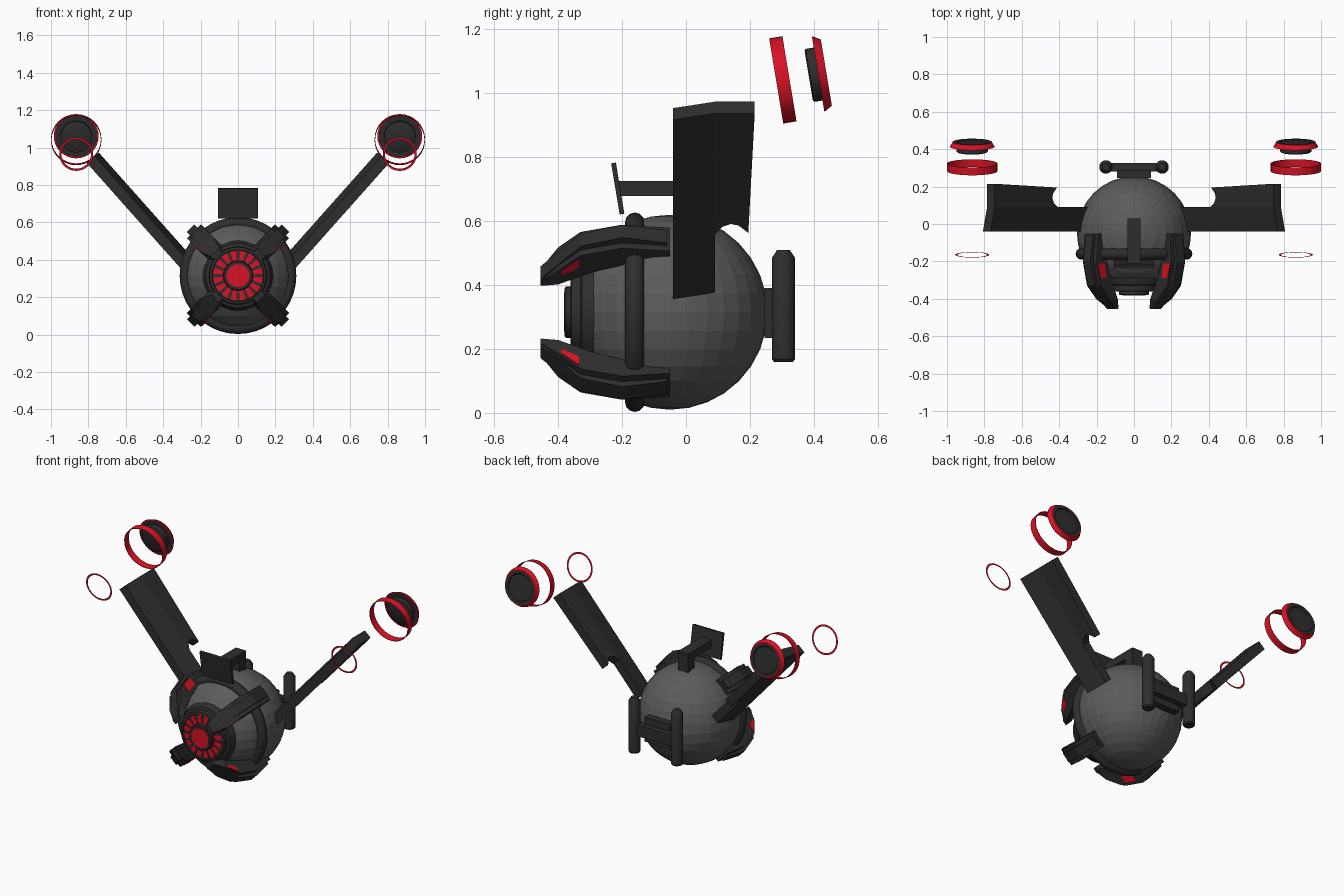
import bpy, bmesh, math
from mathutils import Vector, Matrix

if "Cube" in bpy.data.objects:
    bpy.data.objects.remove(bpy.data.objects["Cube"])


def material(name, c):
    m = bpy.data.materials.new(name)
    m.diffuse_color = (*c, 1)
    m.use_nodes = True
    m.node_tree.nodes["Principled BSDF"].inputs["Base Color"].default_value = m.diffuse_color
    return m


GREY = material("mid_grey", (0.105, 0.105, 0.105))
DARK = material("dark_grey", (0.027, 0.027, 0.027))
RED = material("red", (0.68, 0.006, 0.018))
C = Vector((0, -0.05, 0.315))  # body centre


def finish(name, bm, mat, smooth=False):
    bmesh.ops.remove_doubles(bm, verts=bm.verts, dist=1e-5)
    bmesh.ops.recalc_face_normals(bm, faces=bm.faces)
    me = bpy.data.meshes.new(name)
    bm.to_mesh(me)
    bm.free()
    me.materials.append(mat)
    ob = bpy.data.objects.new(name, me)
    bpy.context.collection.objects.link(ob)
    if smooth:
        bpy.context.view_layer.objects.active = ob
        ob.select_set(True)
        bpy.ops.object.shade_smooth_by_angle(angle=math.radians(35))
        ob.select_set(False)
    return ob


def prism(name, a, b, mat):
    """Solid between two matching outlines."""
    bm = bmesh.new()
    va = [bm.verts.new(p) for p in a]
    vb = [bm.verts.new(p) for p in b]
    bm.faces.new(va)
    bm.faces.new(vb[::-1])
    for i in range(len(va)):
        j = (i + 1) % len(va)
        bm.faces.new((va[i], va[j], vb[j], vb[i]))
    return finish(name, bm, mat)


def box(name, lo, hi, mat, tilt=0.0):
    bm = bmesh.new()
    lo, hi = Vector(lo), Vector(hi)
    m = Matrix.Translation((lo + hi) / 2) @ Matrix.Rotation(tilt, 4, 'X') @ Matrix.Diagonal((*(hi - lo), 1))
    bmesh.ops.create_cube(bm, size=1, matrix=m)
    return finish(name, bm, mat)


def lathe(name, prof, m, mat, n=32, closed=False):
    """Revolve (radius, along) points around the local Y axis of m."""
    bm = bmesh.new()
    rows = []
    for r, a in prof:
        rows.append([bm.verts.new(m @ Vector((r * math.cos(t), a, r * math.sin(t))))
                     for t in (2 * math.pi * k / n for k in range(n))])
    pairs = list(zip(rows, rows[1:])) + ([(rows[-1], rows[0])] if closed else [])
    for p, q in pairs:
        for k in range(n):
            j = (k + 1) % n
            bm.faces.new((p[k], p[j], q[j], q[k]))
    bmesh.ops.remove_doubles(bm, verts=bm.verts, dist=1e-5)
    bmesh.ops.dissolve_degenerate(bm, dist=1e-6, edges=bm.edges)
    return finish(name, bm, mat, True)


# spherical body
bm = bmesh.new()
bmesh.ops.create_uvsphere(bm, u_segments=32, v_segments=16, radius=0.305, matrix=Matrix.Translation(C))
finish("body_sphere", bm, GREY)

# round band around the body
lathe("body_band", [(0.281 + 0.031 * math.cos(t), -0.16 + 0.031 * math.sin(t))
                    for t in (math.pi * k / 6 for k in range(12))],
      Matrix.Translation((0, 0, C.z)), DARK, 40, True)

# eye housing, hub and red fan
E = Matrix.Translation((0, 0, C.z))
lathe("eye_housing", [(0, -0.25), (0.187, -0.25), (0.187, -0.295), (0.172, -0.325), (0.155, -0.33),
                      (0.152, -0.358), (0.138, -0.362), (0.136, -0.352), (0, -0.352)], E, DARK, 40)
lathe("eye_hub", [(0, -0.34), (0.08, -0.34), (0.08, -0.376), (0.075, -0.38), (0, -0.38)], E, DARK)
lathe("eye_pupil", [(0, -0.378), (0.061, -0.378), (0.061, -0.382), (0, -0.382)], E, RED)
for k in range(16):
    t = 2 * math.pi * (k + 0.5) / 16
    q = [(r, t + s * 0.125) for r, s in ((0.081, -1), (0.134, -1), (0.134, 1), (0.081, 1))]
    prism("eye_blade", *[[(r * math.cos(a), y, C.z + r * math.sin(a)) for r, a in q]
                         for y in (-0.350, -0.356)], RED)

# four claws around the eye
RIDGE = [(-0.455, 0.145), (-0.455, 0.175), (-0.33, 0.32), (-0.2, 0.358), (-0.06, 0.335),
         (-0.06, 0.28), (-0.2, 0.25), (-0.3, 0.22)]
SIDE = [(-0.40, 0.175), (-0.40, 0.235), (-0.33, 0.303), (-0.2, 0.335), (-0.05, 0.322),
        (-0.05, 0.29), (-0.2, 0.26), (-0.3, 0.225)]
for sx in (1, -1):
    for sz in (1, -1):
        u = Vector((sx, 0, sz)).normalized()
        v = Vector((sx, 0, -sz)).normalized()

        def P(pts, w):
            return [Vector((0, y, C.z)) + u * r + v * w for y, r in pts]

        prism("claw_ridge", P(RIDGE, -0.028), P(RIDGE, 0.028), DARK)
        prism("claw_body", P(SIDE, -0.052), P(SIDE, 0.052), DARK)
        root = P([(-0.40, 0.175), (-0.40, 0.235)], -0.052) + P([(-0.40, 0.235), (-0.40, 0.175)], 0.052)
        tip = P([(-0.45, 0.147), (-0.45, 0.17)], -0.03) + P([(-0.45, 0.17), (-0.45, 0.147)], 0.03)
        prism("claw_tip", root, tip, DARK)
        lamp = [(-0.39, 0.217), (-0.39, 0.236), (-0.335, 0.288), (-0.335, 0.25)]
        prism("claw_side_lamp", P(lamp, 0.050), P(lamp, 0.055), RED)
        lamp = [(-0.29, 0.262), (-0.29, 0.308), (-0.21, 0.328), (-0.21, 0.275)]
        prism("claw_top_lamp", P(lamp, -0.050), P(lamp, -0.055), RED)

# wing arms: a full-length front slab and a notched rear slab
FRONT = [(0, -0.04), (0, 0.09), (0.75, 0.09), (0.75, -0.04)]
REAR = [(0, 0.09), (0, 0.215), (0.5, 0.195), (0.47, 0.165), (0.463, 0.14), (0.475, 0.113), (0.51, 0.09)]
for sx in (1, -1):
    def W(pts, n):
        out = []
        for s, y in pts:
            k = n + (0.03 * (y + 0.04) / 0.13 if y <= 0.09 else 0.03)
            out.append((sx * (0.808 - 0.665 * s - 0.745 * k), y, 0.917 + -0.747 * s + 0.665 * k))
        return out

    prism("wing_front", W(FRONT, 0), W(FRONT, 0.055), DARK)
    prism("wing_rear", W(REAR, 0), W(REAR, 0.055), DARK)

    # floating thruster rings, all on one tilted axis
    M = Matrix.Translation((sx * 0.865, 0.303, 1.042)) @ Matrix.Rotation(math.radians(9.4), 4, 'X')
    lathe("thruster_band", [(0.135, -0.021), (0.135, 0.021), (0.132, 0.021), (0.132, -0.021)], M, RED, 32, True)
    lathe("front_hoop", [(0.079, -0.474), (0.091, -0.474)], M, RED)
    lathe("thruster_rim", [(0.112, 0.112), (0.12, 0.112), (0.105, 0.138), (0.1, 0.138)], M, RED, 32, True)
    lathe("thruster_core", [(0, 0.082), (0.078, 0.082), (0.084, 0.086), (0.084, 0.113), (0.113, 0.113),
                            (0.102, 0.138), (0.085, 0.138), (0.08, 0.132), (0, 0.132)], M, DARK)

# top sight: tilted plate, bar and post
box("sight_plate", (-0.108, -0.221, 0.621), (0.108, -0.206, 0.783), DARK, math.radians(9.4))
box("sight_bar", (-0.036, -0.21, 0.678), (0.036, 0.03, 0.726), DARK)
box("sight_post", (-0.036, -0.035, 0.59), (0.036, 0.03, 0.70), DARK)

# rear pack: two upright tubes on a bracket
for sx in (1, -1):
    T = Matrix.Translation((sx * 0.15, 0.305, 0)) @ Matrix.Rotation(math.pi / 2, 4, 'X')
    lathe("rear_tube", [(0, 0.16), (0.03, 0.16), (0.036, 0.168), (0.036, 0.485), (0.02, 0.51), (0, 0.51)],
          T, DARK, 16)
box("rear_crossbar", (-0.14, 0.28, 0.275), (0.14, 0.325, 0.345), DARK)
box("rear_bracket", (-0.09, 0.245, 0.235), (0.09, 0.29, 0.39), DARK)
box("rear_mount", (-0.06, 0.2, 0.28), (0.06, 0.26, 0.35), DARK)
